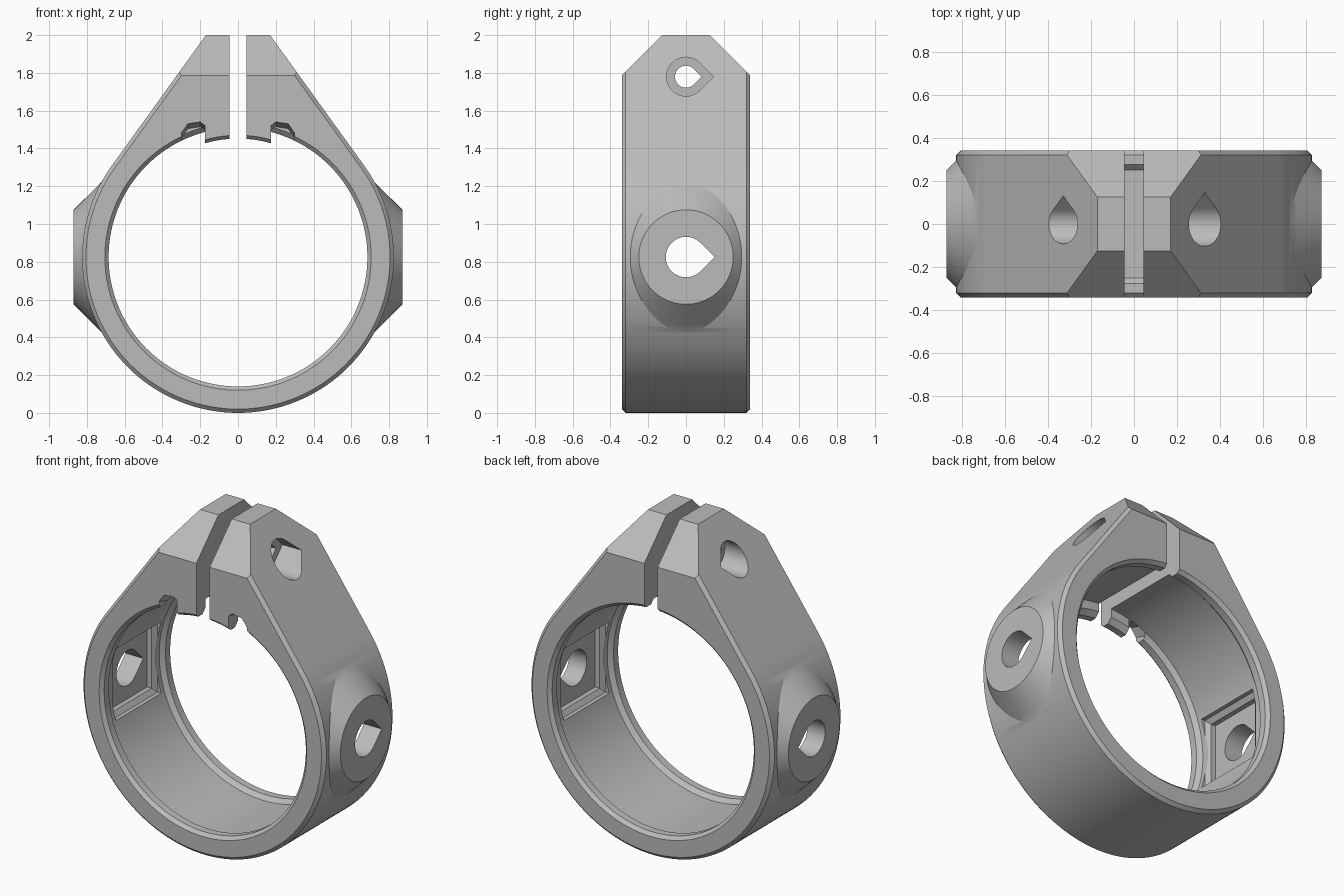
import bpy, bmesh
from math import sin, cos, pi, atan2, acos, hypot, sqrt, radians

R = 0.825          # outer radius, also height of the ring centre
SEG = 128
TOP = 2.0

old = bpy.data.objects.get("Cube")
if old:
    bpy.data.objects.remove(old, do_unlink=True)

grey = bpy.data.materials.new("plain grey")
grey.use_nodes = True
grey.diffuse_color = (0.5, 0.5, 0.5, 1)
grey.node_tree.nodes["Principled BSDF"].inputs["Base Color"].default_value = (0.5, 0.5, 0.5, 1)


def loft(name, loops, bevel_planes=()):
    """Closed solid through matching loops of points, trimmed by planes."""
    bm = bmesh.new()
    rings = [[bm.verts.new(p) for p in loop] for loop in loops]
    n = len(rings[0])
    for a, b in zip(rings, rings[1:]):
        for i in range(n):
            j = (i + 1) % n
            bm.faces.new((a[i], a[j], b[j], b[i]))
    bm.faces.new(rings[0][::-1])
    bm.faces.new(rings[-1])
    for co, no in bevel_planes:
        cut = bmesh.ops.bisect_plane(bm, geom=bm.verts[:] + bm.edges[:] + bm.faces[:],
                                     plane_co=co, plane_no=no, clear_outer=True)
        rim = [e for e in cut["geom_cut"] if isinstance(e, bmesh.types.BMEdge)]
        bmesh.ops.edgeloop_fill(bm, edges=rim)
    bmesh.ops.recalc_face_normals(bm, faces=bm.faces)
    mesh = bpy.data.meshes.new(name)
    bm.to_mesh(mesh)
    bm.free()
    mesh.materials.append(grey)
    ob = bpy.data.objects.new(name, mesh)
    bpy.context.collection.objects.link(ob)
    return ob


def combine(target, tool, operation):
    tool.hide_render = True
    mod = target.modifiers.new(tool.name, "BOOLEAN")
    mod.operation, mod.object, mod.solver = operation, tool, "EXACT"
    bpy.context.view_layer.objects.active = target
    bpy.ops.object.modifier_apply(modifier=mod.name)
    bpy.data.objects.remove(tool, do_unlink=True)


def circle_y(r, y):
    return [(r * cos(2 * pi * i / SEG), y, R + r * sin(2 * pi * i / SEG)) for i in range(SEG)]


def outline(y, inset):
    """Ring outline with straight tangents rising to the clamp top."""
    half = 0.17
    r = R - inset
    t = atan2(TOP - R, half) - acos(R / hypot(half, TOP - R))
    w = half - inset / cos(t)
    sweep = pi + 2 * (pi / 2 - t) + 0.0
    sweep = 2 * pi - (pi - 2 * t)
    pts = [(r * cos(pi - t + sweep * i / SEG), y, R + r * sin(pi - t + sweep * i / SEG))
           for i in range(SEG + 1)]
    return pts + [(w, y, TOP), (-w, y, TOP)]


def teardrop(name, x0, x1, r, z):
    """Hole along x with its pointed side towards +y."""
    pts = [(r * cos(a), r * sin(a)) for a in (pi / 4 + 1.5 * pi * i / 48 for i in range(49))]
    pts.append((r * sqrt(2), 0))
    return loft(name, [[(x, y, z + h) for y, h in pts] for x in (x0, x1)])


def boss(s):
    """45 degree cone on the side wall, kept within the ring width."""
    loops = []
    for r in (0.25, 0.31, 0.36, 0.41, 0.5):
        x = s * (1.12 - r)
        loops.append([(x, max(-0.315, min(0.315, r * cos(2 * pi * i / SEG))),
                       R + r * sin(2 * pi * i / SEG)) for i in range(SEG)])
    return loft("side_boss", loops)


def pocket(s):
    """Square nut seat with a stepped rim, inside the side wall."""
    return loft("nut_pocket", [[(s * x, a * h, R + b * h)
                                for a, b in ((-1, -1), (1, -1), (1, 1), (-1, 1))]
                               for x, h in ((0.6, 0.22), (0.70, 0.22), (0.72, 0.19), (0.75, 0.19))])


def key_section(y, r):
    w, n = 0.175, 16
    xs = [-w + 2 * w * i / n for i in range(n + 1)]
    return [(x, y, R + sqrt(r * r - x * x)) for x in xs] + [(w, y, 1.56), (-w, y, 1.56)]


def notch(s):
    """Relief beside the key, narrowing with depth."""
    loops = []
    for y, drop in ((-0.36, 0.0), (-0.33, 0.0), (-0.25, 0.025)):
        shape = ((0.175, 1.40), (0.175, 1.52 - drop), (0.20, 1.54 - drop),
                 (0.265, 1.53 - drop), (0.30, 1.48 - drop), (0.30, 1.40))
        loops.append([(s * x, y, z) for x, z in shape])
    return loft("relief_notch", loops)


def slot():
    w = 0.045
    return loft("clamp_slot", [[(-w, y, 1.3), (w, y, 1.3), (w, y, 2.2), (-w, y, 2.2)]
                               for y in (-0.5, 0.5)])


# Outer body with chamfered rims and sloped top
body = loft("clamp_ring",
            [outline(y, inset) for y, inset in ((-0.34, 0.02), (-0.32, 0), (0.32, 0), (0.34, 0.02))],
            [((0, s * 0.125, TOP), (0, s, 1)) for s in (-1, 1)])

# Side bosses
for s in (-1, 1):
    combine(body, boss(s), "UNION")

# Bore with a retaining lip at each end
half_bore = ((0.36, 0.725), (0.32, 0.685), (0.275, 0.685), (0.25, 0.71))
stations = [(-y, r) for y, r in half_bore] + list(half_bore[::-1])
combine(body, loft("bore", [circle_y(r, y) for y, r in stations]), "DIFFERENCE")

# Locating key at the front, with a relief on either side
key = loft("locating_key", [key_section(y, r) for y, r in
                            ((-0.34, 0.645), (-0.32, 0.627), (-0.28, 0.627), (-0.25, 0.657))])
combine(body, key, "UNION")
for s in (-1, 1):
    combine(body, notch(s), "DIFFERENCE")
    combine(body, pocket(s), "DIFFERENCE")

# Clamping slot, side holes, clamp bolt hole and its counterbores
combine(body, slot(), "DIFFERENCE")
combine(body, teardrop("side_hole", -1.1, 1.1, 0.107, R), "DIFFERENCE")
combine(body, teardrop("bolt_hole", -1.1, 1.1, 0.058, 1.78), "DIFFERENCE")
combine(body, teardrop("bolt_head_seat", 0.2, 0.7, 0.103, 1.78), "DIFFERENCE")
combine(body, teardrop("bolt_nut_seat", -0.7, -0.2, 0.092, 1.78), "DIFFERENCE")

# Smooth curved walls, crisp edges
bpy.ops.object.select_all(action="DESELECT")
body.select_set(True)
bpy.context.view_layer.objects.active = body
bpy.ops.object.shade_smooth_by_angle(angle=radians(20))
